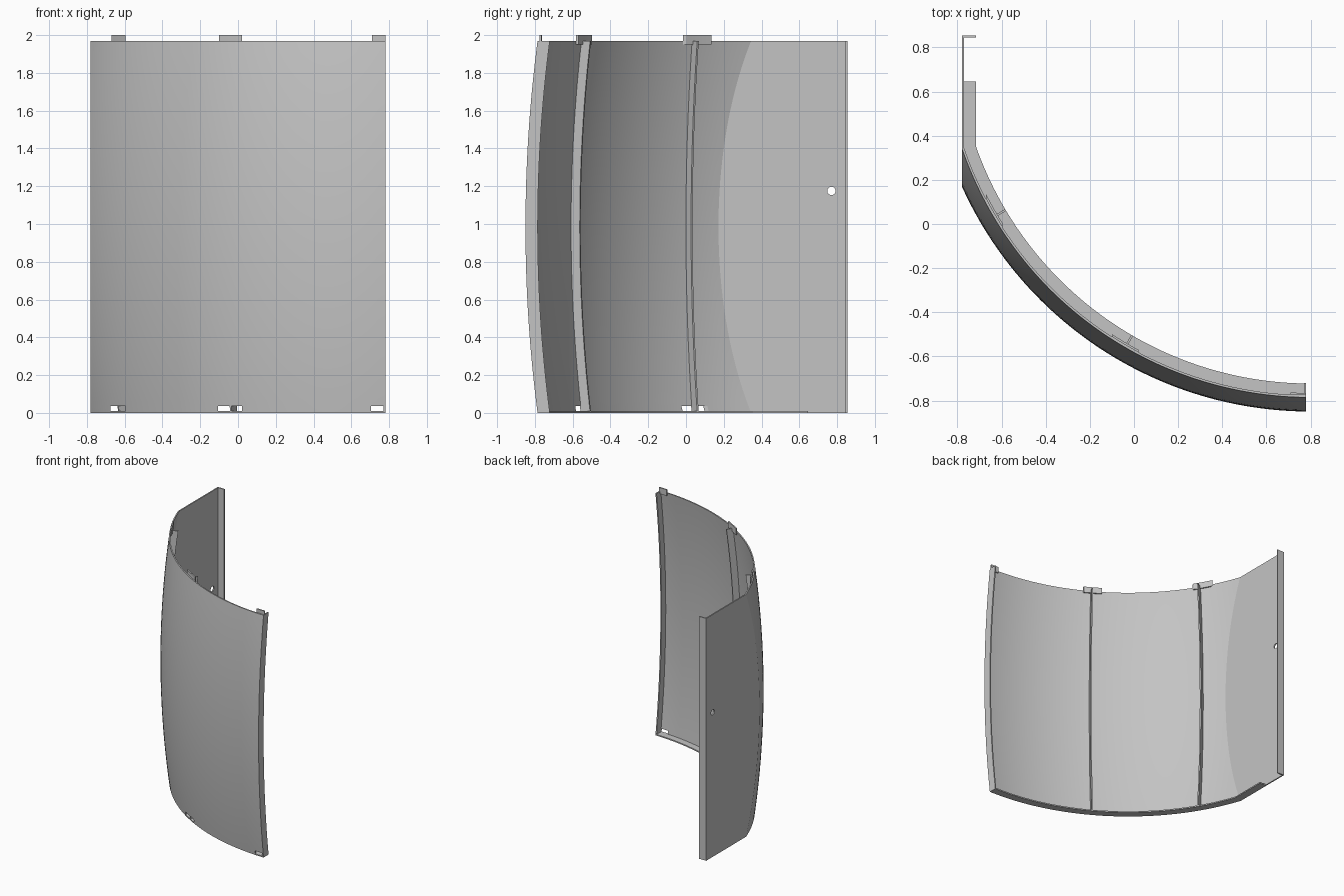
import bpy, bmesh
from math import sin, cos, asin, radians, sqrt
from mathutils import Matrix

if "Cube" in bpy.data.objects:
    bpy.data.objects.remove(bpy.data.objects["Cube"])

CX, CY = 0.8, 0.884      # centre of the barrel in plan
SIDE = 0.78              # half width of the panel
BACK = 0.855             # rear end of the flat side
HEIGHT = 1.97
T = 0.01                 # sheet thickness
FLANGE = 0.063           # depth of the ribs and lips
R_END, BULGE = 1.67, 0.064

grey = bpy.data.materials.new("panel grey")
grey.use_nodes = True
grey.diffuse_color = (0.55, 0.55, 0.55, 1)
grey.node_tree.nodes["Principled BSDF"].inputs["Base Color"].default_value = (0.55, 0.55, 0.55, 1)


def radius(z):
    """Outer barrel radius at a height."""
    h = HEIGHT / 2
    big = (h * h + BULGE * BULGE) / (2 * BULGE)
    return R_END + BULGE - big + sqrt(big * big - (z - h) ** 2)


def polar(r, a):
    return (CX - r * sin(a), CY - r * cos(a))


def arc(r, x0, x1, n):
    a0, a1 = asin((CX - x0) / r), asin((CX - x1) / r)
    return [polar(r, a0 + (a1 - a0) * i / n) for i in range(n + 1)]


def heights(n, z0=0.0, z1=HEIGHT):
    return [z0 + (z1 - z0) * i / n for i in range(n + 1)]


def finish(name, bm):
    bmesh.ops.recalc_face_normals(bm, faces=bm.faces)
    mesh = bpy.data.meshes.new(name)
    bm.to_mesh(mesh)
    bm.free()
    mesh.materials.append(grey)
    ob = bpy.data.objects.new(name, mesh)
    bpy.context.collection.objects.link(ob)
    return ob


def solid(name, rows):
    """Thick sheet from rows of (outer points, inner points, height)."""
    bm = bmesh.new()
    loops = []
    for outer, inner, z in rows:
        loops.append([bm.verts.new((x, y, z)) for x, y in outer + inner[::-1]])
    m = len(loops[0])
    for low, high in zip(loops, loops[1:]):
        for i in range(m):
            j = (i + 1) % m
            bm.faces.new((low[i], low[j], high[j], high[i]))
    for loop in (loops[0], loops[-1]):
        for i in range(m // 2 - 1):
            bm.faces.new((loop[i], loop[i + 1], loop[m - 2 - i], loop[m - 1 - i]))
    return finish(name, bm)


def box_pts(x0, x1, y0, y1):
    return [(x0, y0), (x1, y0)], [(x0, y1), (x1, y1)]


def wall_path(r, x_left, y_end):
    return arc(r, SIDE, x_left, 56) + [(x_left, y_end)]


# Curved shell running into the flat side
shell = solid("curved_shell", [
    (wall_path(radius(z), -SIDE, BACK), wall_path(radius(z) - T, -SIDE + T, BACK), z)
    for z in heights(32)])

# Bottom flange
solid("bottom_flange", [
    (wall_path(R_END - T / 2, -SIDE + T / 2, 0.645),
     wall_path(R_END - FLANGE, -SIDE + FLANGE, 0.645), z) for z in (0.0, T)])

# Lip at the front edge
rows = []
for z in heights(32):
    y = CY - radius(z)
    rows.append((*box_pts(SIDE - T, SIDE, y + T / 2, y + FLANGE + 0.002), z))
solid("front_lip", rows)

# Lip at the rear edge of the flat side
solid("rear_lip", [(*box_pts(-SIDE + T / 2, -SIDE + FLANGE, BACK - T, BACK), z)
                   for z in (0.0, HEIGHT)])

# Upright ribs on the inside
for name, angle in (("middle_rib", 30.2), ("side_rib", 59.3)):
    a = radians(angle)
    rows = []
    for z in heights(32):
        r = radius(z)
        half = T / 2 / r
        rows.append(([polar(r - T / 2, a - half), polar(r - T / 2, a + half)],
                     [polar(r - FLANGE, a - half), polar(r - FLANGE, a + half)], z))
    solid(name, rows)

# Top tabs and the matching slots low in the shell
cutters = []
for name, x0, x1 in (("front", 0.78, 0.71), ("middle", 0.02, -0.1), ("side", -0.595, -0.67)):
    solid(name + "_tab", [(arc(R_END - T, x0, x1, 6), arc(R_END - 2 * T, x0, x1, 6), z)
                          for z in (HEIGHT - 0.02, 2.0)])
    xs = min(x0, SIDE - T)
    cutters.append(solid(name + "_slot_cutter", [
        (arc(R_END + 0.03, xs, x1 - 0.005, 6), arc(R_END - 0.03, xs, x1 - 0.005, 6), z)
        for z in (T, 0.036)]))

# Round hole in the flat side
bm = bmesh.new()
bmesh.ops.create_cone(bm, cap_ends=True, segments=24, radius1=0.022, radius2=0.022, depth=0.1,
                      matrix=Matrix.Translation((-SIDE, 0.77, 1.175)) @ Matrix.Rotation(radians(90), 4, "Y"))
cutters.append(finish("hole_cutter", bm))

# Cut the openings, then drop the cutters
for cutter in cutters:
    cutter.hide_render = True
    mod = shell.modifiers.new(cutter.name, "BOOLEAN")
    mod.operation = "DIFFERENCE"
    mod.solver = "EXACT"
    mod.object = cutter
bpy.context.view_layer.update()
cut = bpy.data.meshes.new_from_object(shell.evaluated_get(bpy.context.evaluated_depsgraph_get()))
shell.modifiers.clear()
shell.data = cut
for cutter in cutters:
    bpy.data.objects.remove(cutter)

# Smooth curves with sharp folds
bpy.ops.object.select_all(action="DESELECT")
for ob in bpy.context.collection.objects:
    if ob.type == "MESH":
        ob.select_set(True)
bpy.context.view_layer.objects.active = shell
bpy.ops.object.shade_smooth_by_angle(angle=radians(15))
